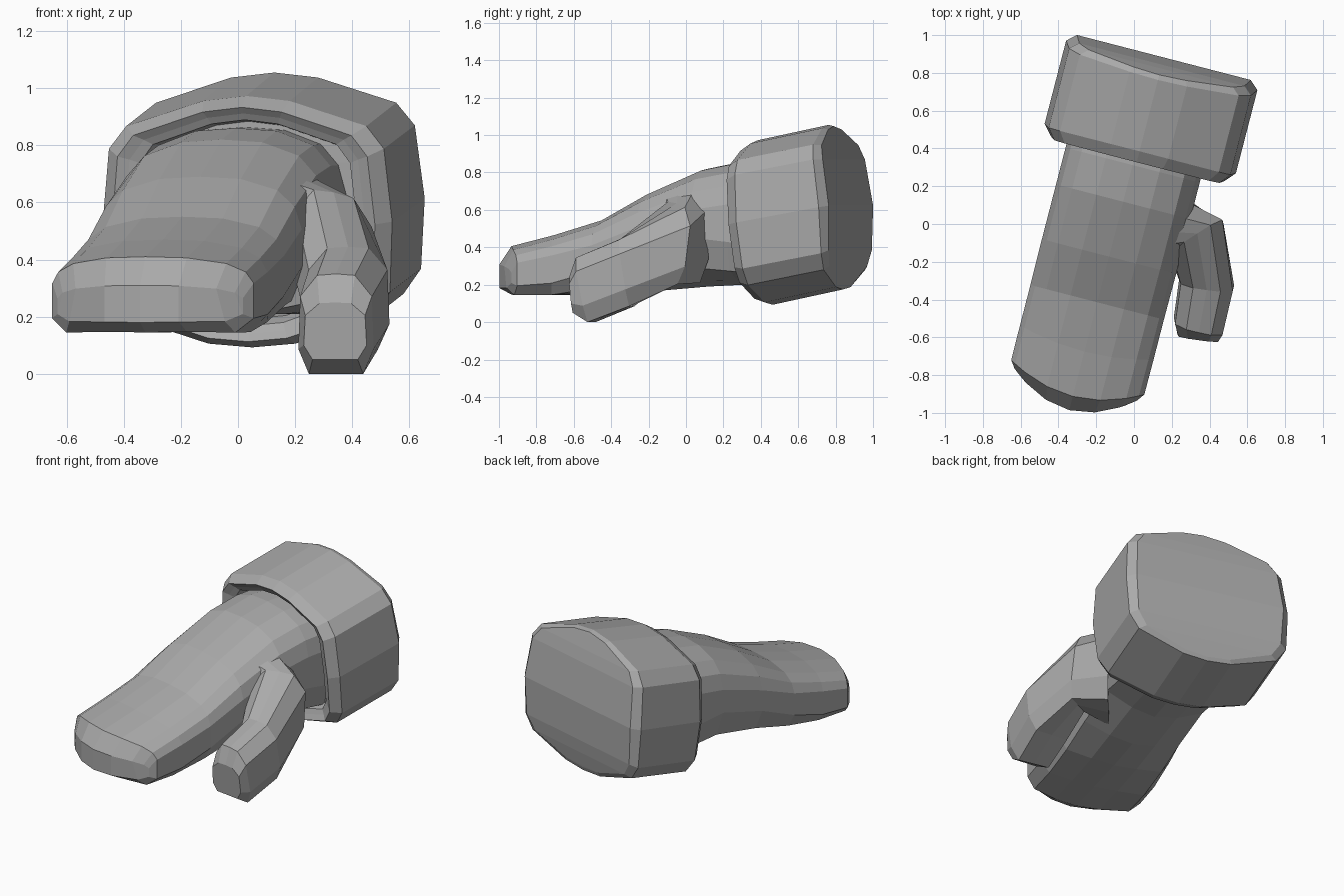
import bpy, bmesh, math
from mathutils import Vector, Matrix

if "Cube" in bpy.data.objects:
    bpy.data.objects.remove(bpy.data.objects["Cube"])

YAW = Matrix.Rotation(math.radians(-14.5), 4, 'Z')
grey = bpy.data.materials.new("grey fabric")
grey.diffuse_color = (0.4, 0.4, 0.4, 1)
grey.use_nodes = True
grey.node_tree.nodes["Principled BSDF"].inputs["Base Color"].default_value = grey.diffuse_color


def cap(bm, ring, rows):
    """Close a left-right symmetric ring with strips: rows across or columns down."""
    n = len(ring)
    m = n // 2 + 1
    if rows:
        quads = [(i, i + 1, n - i - 1, (n - i) % n) for i in range(m - 1)]
    else:
        right = [(i, i + 1, m - 2 - i, m - 1 - i) for i in range(m // 2)]
        quads = right + [tuple(-i % n for i in q) for q in right]
    for q in quads:
        corners = list(dict.fromkeys(q))
        if len(corners) > 2:
            bm.faces.new([ring[i] for i in corners])


def loft(name, rings, matrix=None, rows=False):
    """Skin a list of point rings and close both ends."""
    bm = bmesh.new()
    loops = [[bm.verts.new(p) for p in ring] for ring in rings]
    n = len(loops[0])
    for a, b in zip(loops, loops[1:]):
        for i in range(n):
            j = (i + 1) % n
            bm.faces.new((a[i], a[j], b[j], b[i]))
    cap(bm, loops[0], rows)
    cap(bm, loops[-1], rows)
    bmesh.ops.recalc_face_normals(bm, faces=bm.faces)
    me = bpy.data.meshes.new(name)
    bm.to_mesh(me)
    bm.free()
    me.materials.append(grey)
    ob = bpy.data.objects.new(name, me)
    bpy.context.collection.objects.link(ob)
    if matrix:
        me.transform(matrix)
    return ob


def mirrored(half):
    """Complete a right-hand outline (top to bottom) with its left side."""
    return half + [(-x, z) for x, z in reversed(half) if x]


# Hand: rounded slab, round-bellied at the wrist, thin and bowed at the fingertips
hand_outline = mirrored([(0, 1), (.4, .97), (.76, .82), (.93, .6), (1, .3),
                         (1, -.55), (.84, -.95), (.4, -.97), (0, -1)])
hand_sections = [  # position, half width, bottom, top, bow, lift of lower corners
    (-1.04, .335, .18, .31, .14, 0), (-.965, .364, .145, .41, .105, -.01),
    (-.72, .365, .145, .47, .05, -.01), (-.45, .365, .15, .55, 0, .03),
    (-.2, .367, .165, .69, 0, .09), (.1, .367, .19, .82, 0, .12),
    (.3, .367, .2, .86, 0, .08), (.48, .365, .2, .865, 0, .05)]
loft("mitten_hand",
     [[(-.085 + w * x, v + bow * x * x,
        (lo + hi) / 2 + (hi - lo) / 2 * z + (lift * x * x if z < 0 else 0))
       for x, z in hand_outline] for v, w, lo, hi, bow, lift in hand_sections], YAW)

# Cuff: thick band with stepped opening and barrel-curved back, rising to the rear
cuff_outline = mirrored([(0, 1), (.3, .96), (.83, .76), (.95, .58), (1, 0),
                         (.97, -.56), (.85, -.76), (.3, -.97), (0, -1)])
cuff_sections = [  # position, half width, half height, tilt, bow
    (.43, .385, .345, .04, .02), (.375, .40, .36, .04, .02),
    (.36, .435, .385, .04, .02), (.34, .475, .41, .04, .02),
    (.395, .523, .44, .04, .025), (.85, .523, .44, .04, -.04),
    (.893, .475, .425, .03, -.065)]
loft("cuff",
     [[(-.068 + w * x, v - tilt * z + bow * z * z, .53 + .18 * (v - .38) + h * z)
       for x, z in cuff_outline] for v, w, h, tilt, bow in cuff_sections], YAW, True)

# Thumb: bent tube leaving the side of the palm and drooping forward
thumb_outline = mirrored([(0, 1), (.5, .97), (.95, .55), (1, -.5), (.72, -1), (0, -1)])
thumb_sections = [  # centre, side direction with half width, up direction with half height
    ((.16, -.04, .46), (.14, .16, 0), (0, 0, .25)),
    ((.335, -.08, .43), (.14, .09, -.03), (0, .03, .205)),
    ((.385, -.32, .265), (.145, -.02, 0), (0, -.03, .18)),
    ((.343, -.54, .175), (.132, -.03, 0), (0, -.035, .175)),
    ((.34, -.605, .15), (.11, -.015, 0), (0, -.01, .1))]
loft("thumb",
     [[Vector(c) + Vector(s) * x + Vector(u) * z for x, z in thumb_outline]
      for c, s, u in thumb_sections])
